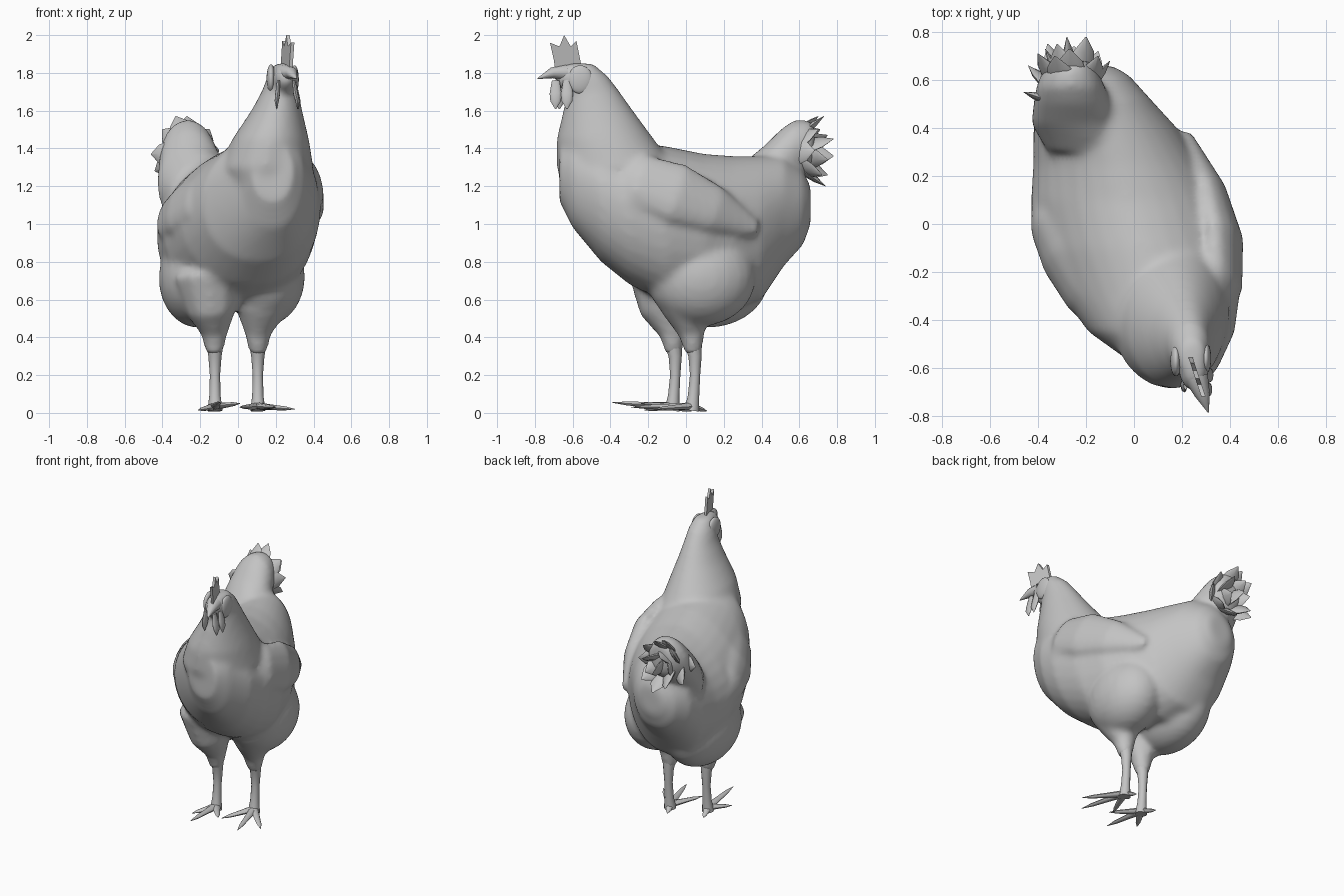
import bpy
import bmesh
import math
from mathutils import Matrix, Vector

default_cube = bpy.data.objects.get("Cube")
if default_cube:
    bpy.data.objects.remove(default_cube, do_unlink=True)

GREY = (0.55, 0.55, 0.55, 1.0)
plumage = bpy.data.materials.new("plain grey")
plumage.use_nodes = True
plumage.diffuse_color = GREY
plumage.node_tree.nodes["Principled BSDF"].inputs["Base Color"].default_value = GREY


def skin(bm, rings):
    """Bridge a list of point rings and close both ends."""
    loops = [[bm.verts.new(point) for point in ring] for ring in rings]
    count = len(loops[0])
    faces = [bm.faces.new(loops[0]), bm.faces.new(loops[-1])]
    for near, far in zip(loops, loops[1:]):
        for i in range(count):
            j = (i + 1) % count
            faces.append(bm.faces.new((near[i], near[j], far[j], far[i])))
    bmesh.ops.recalc_face_normals(bm, faces=faces)


def loft(bm, axis, sections, tilt=0.0, upper=1.0, lower=1.0, sides=32):
    """Oval sections along y or z; tilt leans them, upper and lower shape the halves."""
    rings = []
    for position, a_low, a_high, b_low, b_high in sections:
        ring = []
        for i in range(sides):
            angle = math.tau * i / sides
            across, up = math.cos(angle), math.sin(angle)
            across = math.copysign(abs(across) ** (upper if up > 0 else lower), across)
            across *= (a_high - a_low) / 2
            a = (a_low + a_high) / 2 + across
            b = (b_low + b_high) / 2 + up * (b_high - b_low) / 2
            b += tilt * across * (1 + min(up, 0))
            ring.append((a, position, b) if axis == "y" else (a, b, position))
        rings.append(ring)
    skin(bm, rings)


def spindle(bm, points, radii, normal=(0, 1, 0), flat=1.0, sides=12):
    """Tapering tube through points, flattened along the given normal."""
    points = [Vector(p) for p in points]
    rings = []
    for k, (point, radius) in enumerate(zip(points, radii)):
        along = points[min(k + 1, len(points) - 1)] - points[max(k - 1, 0)]
        wide = along.cross(Vector(normal)).normalized()
        thin = wide.cross(along).normalized()
        ring = []
        for i in range(sides):
            angle = math.tau * i / sides
            ring.append(point + radius * (wide * math.cos(angle) + thin * math.sin(angle) * flat))
        rings.append(ring)
    skin(bm, rings)


def blob(bm, center, size):
    matrix = Matrix.Translation(center) @ Matrix.Diagonal((*size, 1))
    bmesh.ops.create_uvsphere(bm, u_segments=24, v_segments=14, radius=1, matrix=matrix)


def finish(name, bm, voxel=None, angle=50):
    """Turn a bmesh into a shaded object, fusing its volumes when asked."""
    mesh = bpy.data.meshes.new(name)
    bm.to_mesh(mesh)
    bm.free()
    obj = bpy.data.objects.new(name, mesh)
    bpy.context.collection.objects.link(obj)
    bpy.ops.object.select_all(action="DESELECT")
    obj.select_set(True)
    bpy.context.view_layer.objects.active = obj
    if voxel:
        fuse = obj.modifiers.new("fuse", "REMESH")
        fuse.mode = "VOXEL"
        fuse.voxel_size = voxel
        relax = obj.modifiers.new("relax", "SMOOTH")
        relax.factor = 0.5
        relax.iterations = 10
        for modifier in ("fuse", "relax"):
            bpy.ops.object.modifier_apply(modifier=modifier)
    obj.data.materials.clear()
    obj.data.materials.append(plumage)
    bpy.ops.object.shade_smooth_by_angle(angle=math.radians(angle))


# Body: trunk, neck, tail base, wings and thighs fused into one skin
body = bmesh.new()
loft(body, "y", [
    (-0.67, 0.08, 0.29, 1.12, 1.42),
    (-0.6, 0.02, 0.35, 0.98, 1.5),
    (-0.45, -0.19, 0.42, 0.8, 1.48),
    (-0.3, -0.3, 0.44, 0.68, 1.44),
    (-0.1, -0.39, 0.42, 0.58, 1.41),
    (0.1, -0.43, 0.36, 0.56, 1.37),
    (0.25, -0.42, 0.28, 0.54, 1.36),
    (0.4, -0.42, 0.18, 0.6, 1.36),
    (0.52, -0.4, 0.07, 0.78, 1.36),
    (0.62, -0.34, -0.02, 0.89, 1.28),
    (0.66, -0.27, -0.09, 1.0, 1.2),
], tilt=0.1, upper=1.15, lower=0.88)
loft(body, "z", [
    (0.95, 0.02, 0.28, -0.45, -0.1),
    (1.1, -0.06, 0.35, -0.62, -0.02),
    (1.3, -0.1, 0.4, -0.685, -0.06),
    (1.45, -0.03, 0.375, -0.685, -0.17),
    (1.6, 0.07, 0.34, -0.65, -0.28),
    (1.7, 0.125, 0.32, -0.625, -0.35),
    (1.78, 0.155, 0.315, -0.63, -0.41),
    (1.85, 0.19, 0.295, -0.62, -0.49),
])
loft(body, "y", [
    (0.3, -0.36, 0.02, 1.0, 1.32),
    (0.42, -0.43, -0.05, 0.98, 1.42),
    (0.5, -0.42, -0.09, 1.1, 1.5),
    (0.57, -0.41, -0.12, 1.2, 1.55),
    (0.64, -0.38, -0.15, 1.27, 1.55),
    (0.68, -0.34, -0.18, 1.33, 1.53),
])
spindle(body, [(0.33, -0.42, 1.28), (0.375, -0.25, 1.23), (0.37, -0.05, 1.16),
               (0.32, 0.15, 1.08), (0.22, 0.38, 0.97)],
        (0.07, 0.15, 0.17, 0.13, 0.04), (0.95, 0.3, 0.2), 0.45)
spindle(body, [(-0.05, -0.42, 1.17), (-0.22, -0.29, 1.14), (-0.31, -0.14, 1.08),
               (-0.375, 0.0, 1.03), (-0.41, 0.13, 0.97)],
        (0.06, 0.14, 0.15, 0.12, 0.04), (-0.8, -0.4, 0.4), 0.45)
thigh_radii = (0.1, 0.19, 0.135, 0.072, 0.044)
spindle(body, [(0.14, 0.03, 0.88), (0.14, 0.02, 0.7), (0.12, 0.0, 0.54), (0.105, 0.03, 0.42),
               (0.105, 0.04, 0.31)], thigh_radii)
spindle(body, [(-0.14, -0.05, 0.88), (-0.16, -0.12, 0.7), (-0.14, -0.11, 0.54),
               (-0.125, -0.07, 0.42), (-0.125, -0.065, 0.31)], thigh_radii)
blob(body, (0.14, 0.08, 0.72), (0.215, 0.29, 0.26))
blob(body, (-0.21, 0.11, 0.71), (0.21, 0.33, 0.26))
blob(body, (0.25, -0.6, 1.775), (0.065, 0.1, 0.08))
finish("body", body, voxel=0.018, angle=80)

# Tail feathers fan out from the tail base
tail_core = Vector((-0.25, 0.48, 1.37))
feather_tips = [
    (-0.46, 0.55, 1.37), (-0.44, 0.66, 1.28), (-0.4, 0.71, 1.5), (-0.33, 0.7, 1.57),
    (-0.27, 0.73, 1.57), (-0.2, 0.78, 1.45), (-0.28, 0.78, 1.36), (-0.15, 0.7, 1.5),
    (-0.1, 0.68, 1.39), (-0.25, 0.74, 1.2), (-0.36, 0.75, 1.26), (-0.15, 0.72, 1.26),
    (-0.32, 0.75, 1.47), (-0.37, 0.73, 1.38), (-0.2, 0.75, 1.34),
]
feathers = bmesh.new()
for tip in feather_tips:
    reach = Vector(tip) - tail_core
    outward = Vector((reach.x, -0.1, reach.z))
    path = [tail_core + reach * t for t in (0.25, 0.55, 0.8, 1.0)]
    spindle(feathers, path, (0.05, 0.07, 0.05, 0.003), outward, 0.3, sides=8)
finish("tail_feathers", feathers)

# Shanks
for side, x, y in (("left", 0.105, 0.04), ("right", -0.122, -0.065)):
    leg = bmesh.new()
    spindle(leg, [(x, y - 0.01, 0.42), (x, y + 0.008, 0.3), (x, y + 0.008, 0.2),
                  (x, y, 0.09), (x, y - 0.01, 0.012)], (0.055, 0.035, 0.027, 0.03, 0.04))
    finish(side + "_leg", leg)

# Feet: three front toes and one back toe each
toe_tips = {
    "left": [(0.3, -0.17, 0.02), (0.2, -0.29, 0.03), (0.01, -0.2, 0.03), (0.07, 0.11, 0.01)],
    "right": [(-0.21, -0.22, 0.015), (-0.1, -0.39, 0.055), (0.01, -0.24, 0.05), (-0.16, 0.03, 0.01)],
}
for side, ankle in (("left", (0.105, 0.03, 0.035)), ("right", (-0.122, -0.075, 0.035))):
    foot = bmesh.new()
    for tip in toe_tips[side]:
        start, end = Vector(ankle), Vector(tip)
        path = [start, start.lerp(end, 0.4), start.lerp(end, 0.75), end]
        spindle(foot, path, (0.03, 0.021, 0.015, 0.002), (0, 0, 1), 0.7, sides=8)
    finish(side + "_foot", foot)

# Beak
beak = bmesh.new()
spindle(beak, [(0.26, -0.64, 1.8), (0.285, -0.71, 1.8), (0.31, -0.785, 1.77)],
        (0.05, 0.032, 0.003), (0, 0, 1), 0.9)
finish("beak", beak)

# Comb: a thin toothed plate along the head's heading
comb_outline = [(-0.55, 1.82), (-0.58, 1.97), (-0.61, 1.94), (-0.645, 2.0),
                (-0.67, 1.94), (-0.72, 1.96), (-0.7, 1.87), (-0.69, 1.8)]
comb = bmesh.new()
skin(comb, [[(0.25 - 0.33 * (y + 0.6) + offset, y, z) for y, z in comb_outline]
            for offset in (-0.009, 0.009)])
finish("comb", comb, angle=30)

# Wattles and ear flaps
wattles = bmesh.new()
for x, y, sway in ((0.215, -0.67, -0.01), (0.295, -0.69, 0.02), (0.3, -0.63, 0.02)):
    path = [(x, y, 1.76), (x + sway * 0.5, y, 1.69), (x + sway, y, 1.65), (x + sway, y, 1.61)]
    spindle(wattles, path, (0.02, 0.032, 0.028, 0.004), (1, 0, 0), 0.4)
finish("wattles", wattles)
flaps = bmesh.new()
blob(flaps, (0.175, -0.57, 1.77), (0.024, 0.065, 0.075))
blob(flaps, (0.3, -0.56, 1.765), (0.022, 0.065, 0.075))
finish("ear_flaps", flaps)
